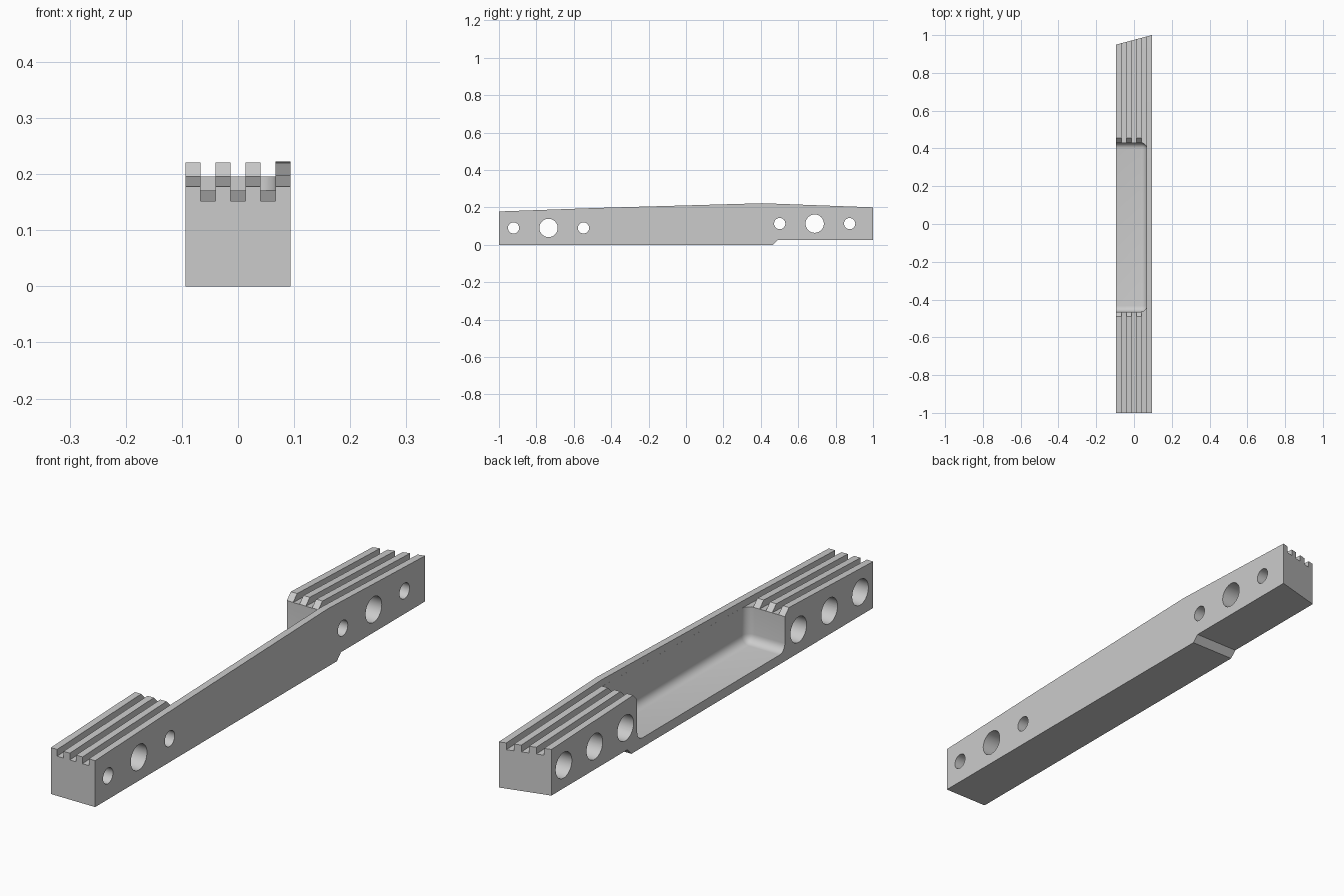
import bpy, bmesh, math
from mathutils import Matrix

if "Cube" in bpy.data.objects:
    bpy.data.objects.remove(bpy.data.objects["Cube"])

W = 0.094            # half width
RIB = 0.067          # inner face of the long side rib
STEP = 2 * W / 7     # tooth and groove width
DEPTH = 0.026        # groove depth
Y0, Y1 = -0.465, 0.43  # pocket ends
TOP = [(-1.0, 0.178), (-0.47, 0.197), (0.41, 0.222), (1.0, 0.2)]

grey = bpy.data.materials.new("machined grey")
grey.diffuse_color = (0.6, 0.6, 0.6, 1)
grey.use_nodes = True
grey.node_tree.nodes["Principled BSDF"].inputs["Base Color"].default_value = grey.diffuse_color


def to_object(bm, name):
    bmesh.ops.recalc_face_normals(bm, faces=bm.faces)
    mesh = bpy.data.meshes.new(name)
    bm.to_mesh(mesh)
    bm.free()
    mesh.materials.append(grey)
    ob = bpy.data.objects.new(name, mesh)
    bpy.context.collection.objects.link(ob)
    return ob


def prism(name, points, a, b, axis="x"):
    """Extrude a (y, z) outline along x, or an (x, y) outline along z."""
    bm = bmesh.new()
    place = (lambda p, t: (t, *p)) if axis == "x" else (lambda p, t: (*p, t))
    lo = [bm.verts.new(place(p, a)) for p in points]
    hi = [bm.verts.new(place(p, b)) for p in points]
    bm.faces.new(lo)
    bm.faces.new(hi)
    n = len(points)
    for i in range(n):
        j = (i + 1) % n
        bm.faces.new((lo[i], lo[j], hi[j], hi[i]))
    return to_object(bm, name)


def bore(name, y, z, r, a, b):
    bm = bmesh.new()
    m = Matrix.Translation(((a + b) / 2, y, z)) @ Matrix.Rotation(math.pi / 2, 4, "Y")
    bmesh.ops.create_cone(bm, cap_ends=True, segments=48, radius1=r, radius2=r,
                          depth=b - a, matrix=m)
    return to_object(bm, name)


def cut(ob, cutter):
    mod = ob.modifiers.new("cut", "BOOLEAN")
    mod.operation = "DIFFERENCE"
    mod.solver = "EXACT"
    mod.object = cutter
    bpy.context.view_layer.objects.active = ob
    bpy.ops.object.modifier_apply(modifier=mod.name)
    bpy.data.objects.remove(cutter)


# Bar with a gently crowned top and a relieved rear underside
jaw = prism("jaw_bar", [(-1, 0), (0.465, 0), (0.49, 0.025), (1, 0.025)] + TOP[::-1], -W, W)

# Lengthwise grooves following the crowned top
floor = [(y, z - DEPTH) for y, z in TOP]
floor[0] = (-1.1, floor[0][1] - 0.0036)
floor[-1] = (1.1, floor[-1][1] - 0.0037)
for i in (1, 3, 5):
    x = -W + i * STEP
    cut(jaw, prism("groove_cutter", floor + [(1.1, 0.4), (-1.1, 0.4)], x, x + STEP))

# Pocket with rounded floor and corners, open to the left side
bm = bmesh.new()
bmesh.ops.create_cube(bm, size=1)
lo, hi = (-0.2, Y0, 0.036), (RIB, Y1, 0.4)
for v in bm.verts:
    v.co = [hi[k] if v.co[k] > 0 else lo[k] for k in range(3)]
edges = []
for e in bm.edges:
    mid = (e.verts[0].co + e.verts[1].co) / 2
    if mid.x > -0.19 and mid.z < 0.39:
        edges.append(e)
bmesh.ops.bevel(bm, geom=edges, offset=0.032, segments=6, profile=0.5, affect="EDGES")
cut(jaw, to_object(bm, "pocket_cutter"))

# Chamfered tooth ends facing the pocket
for y, s, z in ((Y0, -1, 0.171), (Y1, 1, 0.196)):
    outline = [(y - s * 0.03, z), (y, z), (y + s * 0.06, z + 0.06), (y - s * 0.03, z + 0.06)]
    cut(jaw, prism("chamfer_cutter", outline, -0.2, 0.05))

# Skewed rear end
slope = 0.05 / (2 * W)
cut(jaw, prism("rear_cutter", [(-0.2, 0.95 - slope * (0.2 - W)), (0.2, 1 + slope * (0.2 - W)),
                               (0.2, 1.3), (-0.2, 1.3)], -0.2, 0.5, "z"))

# Bolt holes: narrow on the right, wide counterbores from the left
for mid_y, z in ((-0.735, 0.09), (0.688, 0.113)):
    for k in (-1, 0, 1):
        y = mid_y + k * 0.187
        if k:
            cut(jaw, bore("bolt_cutter", y, z, 0.03, -0.2, 0.2))
        cut(jaw, bore("bore_cutter", y, z, 0.049, -0.2, 0.03 if k else 0.2))

# Smooth the bores and fillets, keep machined edges crisp
bpy.ops.object.select_all(action="DESELECT")
jaw.select_set(True)
bpy.context.view_layer.objects.active = jaw
bpy.ops.object.shade_smooth_by_angle(angle=math.radians(30))
